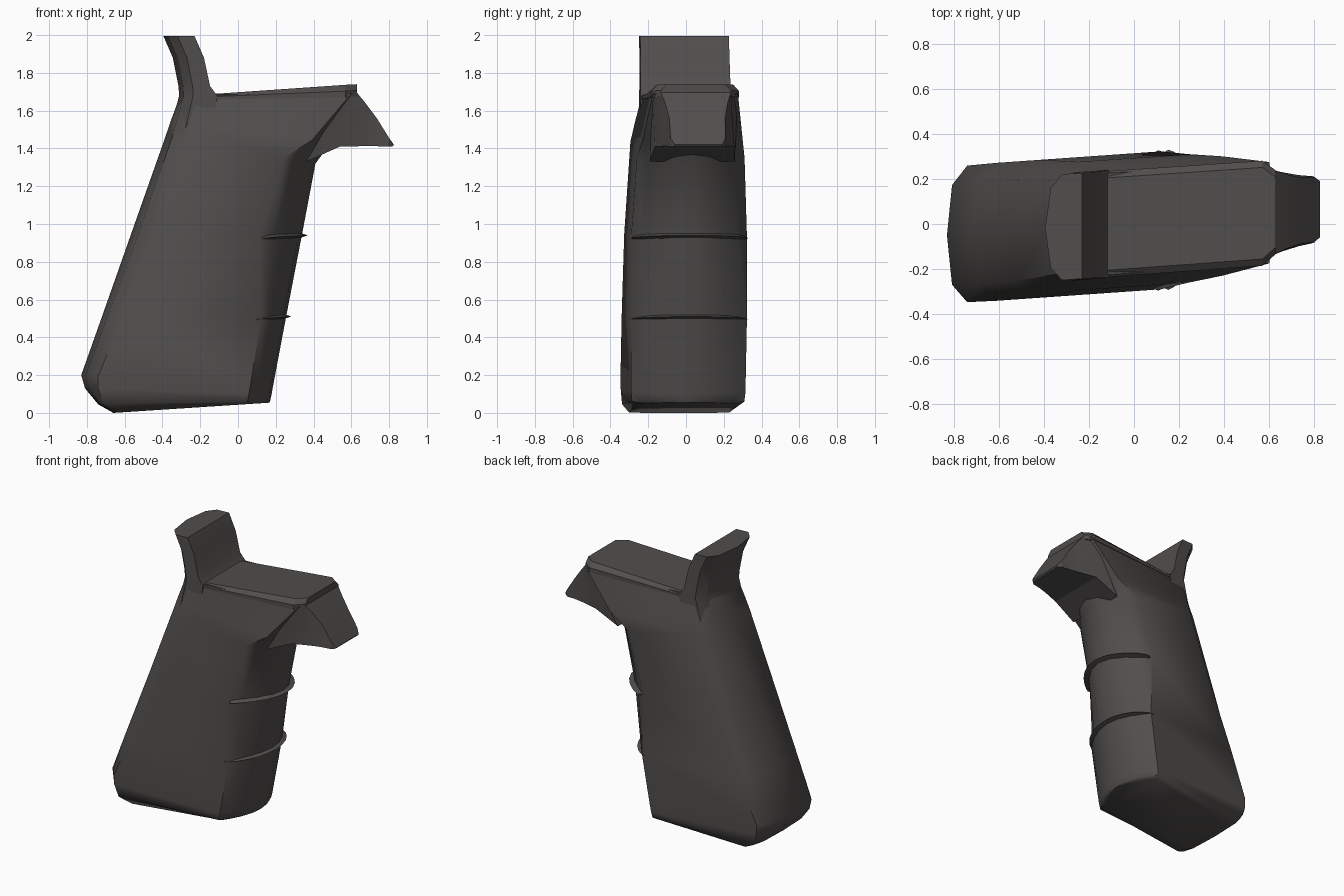
import bpy, bmesh, math
from mathutils import Vector

cube = bpy.data.objects.get("Cube")
if cube:
    bpy.data.objects.remove(cube)

mat = bpy.data.materials.new("dark_grey_polymer")
mat.use_nodes = True
colour = (0.082, 0.076, 0.073, 1)
mat.diffuse_color = colour
mat.node_tree.nodes["Principled BSDF"].inputs["Base Color"].default_value = colour


def place(x, w, z):
    # the whole grip is turned very slightly about the vertical axis
    return Vector((x, w + 0.07 * x + 0.008, z))


def mirrored(half):
    # close a half outline of (x, w, z) into a full ring
    other = [(x, -w, z) for x, w, z in reversed(half) if w > 0]
    return half + other


def loft(name, rings, angle=30):
    bm = bmesh.new()
    loops = [[bm.verts.new(place(*p)) for p in ring] for ring in rings]
    for a, b in zip(loops, loops[1:]):
        for i in range(len(a)):
            j = (i + 1) % len(a)
            bm.faces.new((a[i], a[j], b[j], b[i]))
    bm.faces.new(loops[0])
    bm.faces.new(loops[-1])
    bmesh.ops.recalc_face_normals(bm, faces=bm.faces)
    mesh = bpy.data.meshes.new(name)
    bm.to_mesh(mesh)
    bm.free()
    mesh.materials.append(mat)
    obj = bpy.data.objects.new(name, mesh)
    bpy.context.collection.objects.link(obj)
    bpy.ops.object.select_all(action='DESELECT')
    obj.select_set(True)
    bpy.context.view_layer.objects.active = obj
    bpy.ops.object.shade_smooth_by_angle(angle=math.radians(angle))


def body_ring(back, front, w, r, c):
    # section between two points in x and z: back corners cut by c,
    # front strap a shallow arc of depth r
    b, f = Vector(back), Vector(front)
    length = (f - b).length
    d = (f - b) / length
    half = [(0, 0), (0.25 * c, 0.73), (c, 1)]
    half += [(length - r * k * k, k) for k in (1, 0.82, 0.6, 0.3, 0)]
    return mirrored([(b.x + d.x * u, k * w, b.y + d.y * u) for u, k in half])


# Main grip with chamfered foot and a top that widens towards the beak
loft("grip_body", [
    body_ring((-0.66, 0.0), (0.166, 0.054), 0.265, 0.12, 0.03),
    body_ring((-0.74, 0.045), (0.17, 0.062), 0.297, 0.12, 0.03),
    body_ring((-0.81, 0.13), (0.178, 0.1), 0.302, 0.12, 0.07),
    body_ring((-0.83, 0.2), (0.187, 0.15), 0.303, 0.12, 0.09),
    body_ring((-0.72, 0.51), (0.253, 0.5), 0.306, 0.13, 0.11),
    body_ring((-0.565, 0.95), (0.338, 0.94), 0.306, 0.22, 0.15),
    body_ring((-0.385, 1.46), (0.41, 1.32), 0.285, 0.17, 0.14),
    body_ring((-0.358, 1.54), (0.49, 1.43), 0.265, 0.1, 0.12),
    body_ring((-0.305, 1.685), (0.62, 1.69), 0.225, 0.02, 0.08),
], 45)

# Beak under the front of the top deck, pinched towards its lip
beak = [(0.36, 1.33, 0.58, 1.70, 0.225, 0.225),
        (0.54, 1.41, 0.63, 1.695, 0.21, 0.185),
        (0.66, 1.412, 0.675, 1.64, 0.175, 0.165),
        (0.73, 1.412, 0.735, 1.56, 0.158, 0.148),
        (0.795, 1.41, 0.8, 1.455, 0.148, 0.145),
        (0.818, 1.41, 0.825, 1.42, 0.128, 0.125)]
loft("front_beak", [mirrored([(x0, w0, z0), (x1, w1, z1)])
                    for x0, z0, x1, z1, w0, w1 in beak], 20)

# Sloping top deck with chamfered edges and clipped corners
deck = [(-0.17, 1.66, 1.685, 0.18), (-0.11, 1.66, 1.69, 0.235),
        (0.57, 1.67, 1.737, 0.233), (0.63, 1.675, 1.74, 0.185)]
loft("top_deck", [mirrored([(x, w, z0), (x, w, (z0 + z1) / 2),
                            (x, w - 0.03, z1)]) for x, z0, z1, w in deck], 20)


# Upright rear tang
def tang_ring(back, front, z, w):
    return mirrored([(back, 0, z), (back + 0.025, 0.75 * w, z),
                     (back + 0.075, w, z), (front, w, z)])


loft("rear_tang", [
    tang_ring(-0.36, -0.14, 1.48, 0.24),
    tang_ring(-0.312, -0.11, 1.68, 0.24),
    tang_ring(-0.315, -0.148, 1.73, 0.238),
    tang_ring(-0.345, -0.18, 1.88, 0.235),
    tang_ring(-0.395, -0.23, 1.995, 0.235),
])


# Thin finger ridges wrapped around the front strap
def finger_ridge(name, front, z, r, bend):
    steps, rings = 12, []
    for i in range(steps + 1):
        a = math.pi * (i / steps - 0.5)
        c, s = max(math.cos(a), 0), math.sin(a)
        x, y = front - r + r * c ** bend, 0.305 * s
        lift = 0.005 + 0.025 * c
        edge = 0.008 + 0.012 * c
        zz = z + 0.015 * c
        rings.append([(x - 0.03, y * 0.96, zz - edge),
                      (x + lift, y * 1.02, zz),
                      (x - 0.03, y * 0.96, zz + edge)])
    loft(name, rings)


finger_ridge("upper_finger_ridge", 0.338, 0.925, 0.19, 1.8)
finger_ridge("lower_finger_ridge", 0.252, 0.495, 0.15, 1.4)
